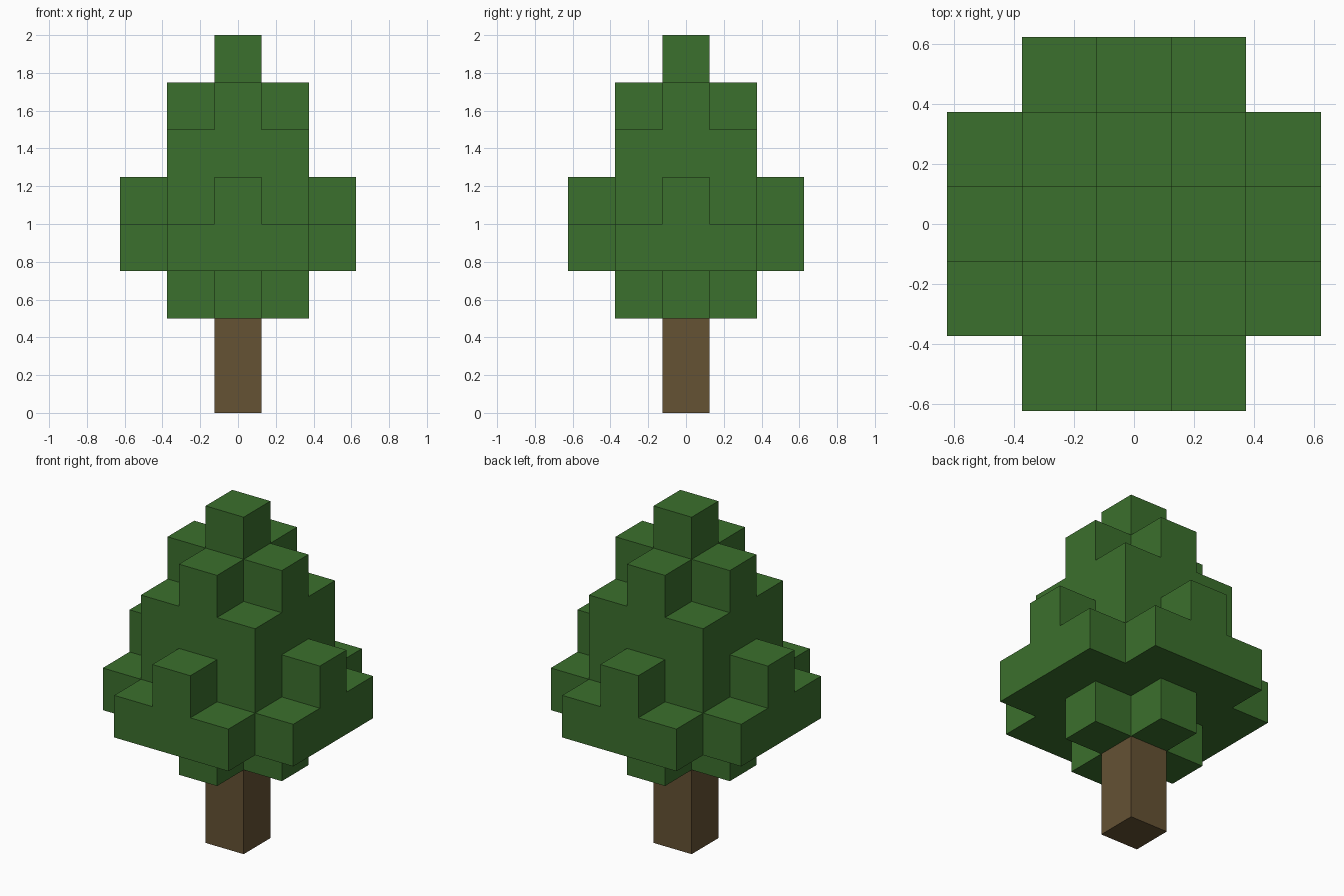
import bpy
import bmesh
from mathutils import Vector

UNIT = 0.25  # edge length of one block

if "Cube" in bpy.data.objects:
    bpy.data.objects.remove(bpy.data.objects["Cube"], do_unlink=True)


def make_material(name, rgb):
    color = (*rgb, 1.0)
    mat = bpy.data.materials.new(name)
    mat.use_nodes = True
    mat.diffuse_color = color
    bsdf = next(n for n in mat.node_tree.nodes if n.type == "BSDF_PRINCIPLED")
    bsdf.inputs["Base Color"].default_value = color
    bsdf.inputs["Roughness"].default_value = 1.0
    return mat


def square(radius):
    span = range(-radius, radius + 1)
    return {(x, y) for x in span for y in span}


def plus(radius):
    return {(x, y) for x, y in square(radius) if x == 0 or y == 0}


def clipped_square(radius):
    return {(x, y) for x, y in square(radius) if abs(x) + abs(y) < 2 * radius}


def build_blocks(name, layers, first_level, material):
    """Outer skin of stacked block layers, without any inner faces."""
    cells = {(x, y, first_level + i) for i, layer in enumerate(layers) for x, y in layer}
    bm = bmesh.new()
    for cell in sorted(cells):
        center = Vector(cell) + Vector((0, 0, 0.5))
        for axis in range(3):
            for sign in (-1, 1):
                normal = Vector((0, 0, 0))
                normal[axis] = sign
                if tuple(int(c + n) for c, n in zip(cell, normal)) in cells:
                    continue
                u = Vector((0, 0, 0))
                u[(axis + 1) % 3] = 0.5
                v = normal.cross(u)
                middle = center + normal * 0.5
                corners = (-u - v, u - v, u + v, v - u)
                bm.faces.new([bm.verts.new((middle + c) * UNIT) for c in corners])
    bmesh.ops.remove_doubles(bm, verts=bm.verts, dist=UNIT / 100)
    mesh = bpy.data.meshes.new(name)
    bm.to_mesh(mesh)
    bm.free()
    mesh.materials.append(material)
    obj = bpy.data.objects.new(name, mesh)
    bpy.context.collection.objects.link(obj)
    return obj


bark = make_material("bark_brown", (0.130, 0.084, 0.034))
leaf = make_material("leaf_green", (0.044, 0.162, 0.026))

# Trunk: a single column
build_blocks("trunk", [square(0)] * 2, 0, bark)

# Foliage: layers from the bottom to the tip
foliage_layers = [
    plus(1),
    clipped_square(2),
    square(1) | plus(2),
    square(1),
    plus(1),
    square(0),
]
build_blocks("foliage", foliage_layers, 2, leaf)
